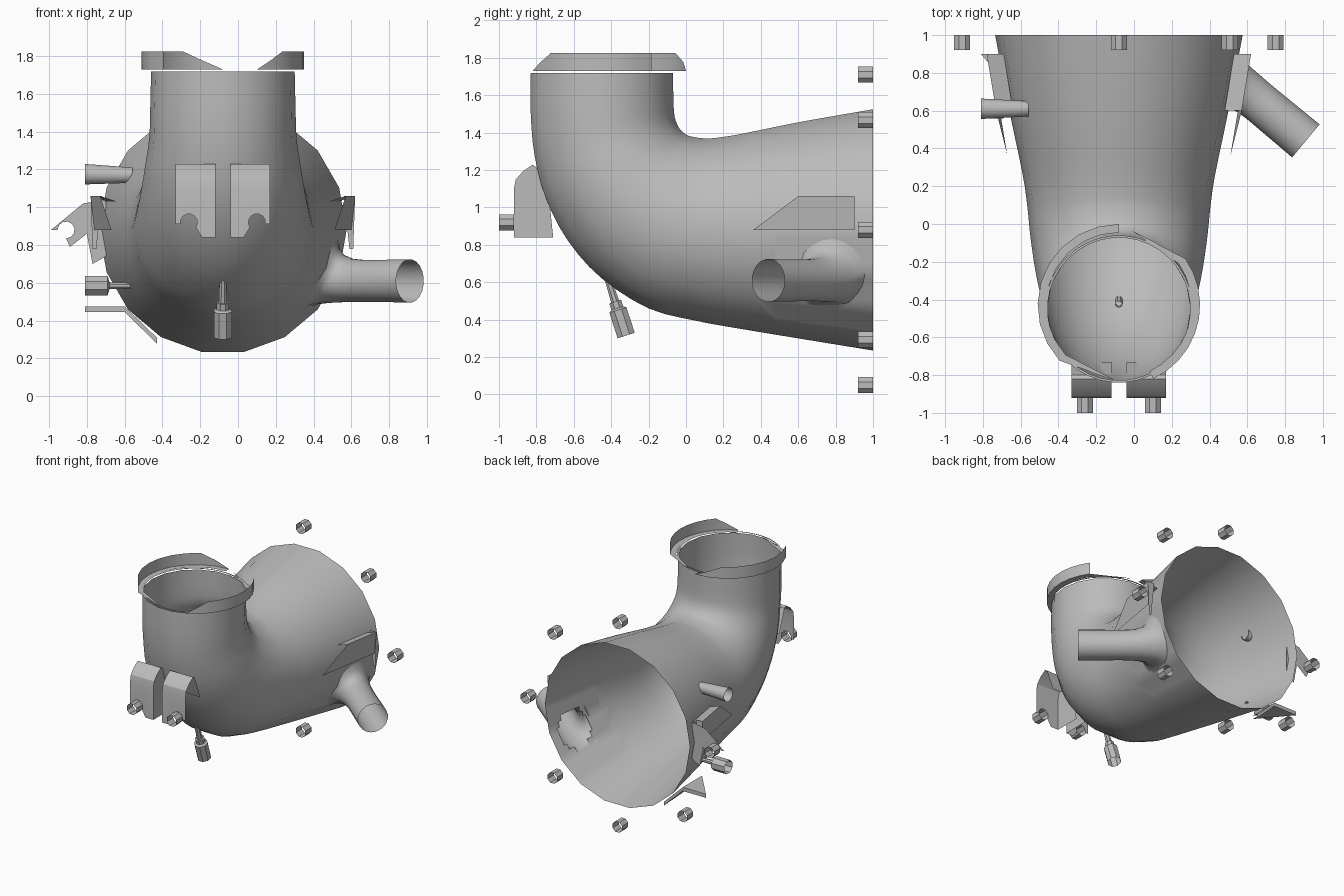
import bpy
import bmesh
from math import cos, sin, pi, radians
from mathutils import Vector
from mathutils.bvhtree import BVHTree

if "Cube" in bpy.data.objects:
    bpy.data.objects.remove(bpy.data.objects["Cube"], do_unlink=True)

MID = -0.08          # x of the symmetry plane of the duct
AXIS_Z = 0.88        # height of the rear opening centre

grey = bpy.data.materials.new("casting grey")
grey.use_nodes = True
grey.diffuse_color = (0.5, 0.5, 0.5, 1)
grey.node_tree.nodes["Principled BSDF"].inputs["Base Color"].default_value = grey.diffuse_color


def finish(name, bm, angle=30):
    """Turn a bmesh into a named, shaded object."""
    bmesh.ops.recalc_face_normals(bm, faces=bm.faces)
    mesh = bpy.data.meshes.new(name)
    bm.to_mesh(mesh)
    bm.free()
    obj = bpy.data.objects.new(name, mesh)
    bpy.context.collection.objects.link(obj)
    mesh.materials.append(grey)
    bpy.ops.object.select_all(action="DESELECT")
    obj.select_set(True)
    bpy.context.view_layer.objects.active = obj
    bpy.ops.object.shade_smooth_by_angle(angle=radians(angle))
    return obj


def loft(bm, rings, closed=True):
    """Skin a list of equally long point rows."""
    rows = [[bm.verts.new(p) for p in ring] for ring in rings]
    count = len(rows[0])
    for low, high in zip(rows, rows[1:]):
        for i in range(count if closed else count - 1):
            j = (i + 1) % count
            bm.faces.new((low[i], low[j], high[j], high[i]))


def sheet(bm, points):
    bm.faces.new([bm.verts.new(p) for p in points])


def circle(centre, direction, radius, sides):
    d = Vector(direction).normalized()
    side = d.cross(Vector((0, 0, 1)))
    side = side.normalized() if side.length > 0.01 else Vector((1, 0, 0))
    up = side.cross(d)
    turns = [2 * pi * (i + 0.5) / sides for i in range(sides)]
    return [Vector(centre) + (side * cos(t) + up * sin(t)) * radius for t in turns]


def turned(name, start, end, steps, sides, angle=30):
    """Open turned part: steps are (fraction along the axis, radius)."""
    a, b = Vector(start), Vector(end)
    bm = bmesh.new()
    loft(bm, [circle(a.lerp(b, f), b - a, r, sides) for f, r in steps])
    return finish(name, bm, angle)


def arc(x, z, radius, first, last, steps=8):
    turns = [radians(first + (last - first) * i / steps) for i in range(steps + 1)]
    return [(x + radius * cos(t), z + radius * sin(t)) for t in turns]


def spline(rows, steps):
    """Catmull-Rom resampling of the station table."""
    rows = [Vector(r) for r in rows]
    rows = [rows[0] * 2 - rows[1]] + rows + [rows[-1] * 2 - rows[-2]]
    out = []
    for a, b, c, d in zip(rows, rows[1:], rows[2:], rows[3:]):
        for k in range(steps):
            t = k / steps
            out.append((b * 2 + (c - a) * t + (a * 2 - b * 5 + c * 4 - d) * t ** 2
                        + (b * 3 - a - c * 3 + d) * t ** 3) / 2)
    return out + [rows[-2]]


# Main elbow: outer y, outer z, inner y, inner z, half width
stations = [
    (-0.83, 1.72, -0.07, 1.72, 0.38), (-0.83, 1.5, -0.065, 1.52, 0.385),
    (-0.81, 1.28, -0.05, 1.45, 0.39), (-0.75, 1.05, -0.025, 1.41, 0.41),
    (-0.63, 0.82, 0.01, 1.385, 0.43), (-0.45, 0.62, 0.05, 1.375, 0.45),
    (-0.2, 0.46, 0.09, 1.37, 0.47), (0.05, 0.395, 0.14, 1.37, 0.485),
    (0.25, 0.358, 0.28, 1.39, 0.51), (0.6, 0.3, 0.6, 1.455, 0.58),
    (1, 0.235, 1, 1.525, 0.655)]
SIDES = 18
rings = []
for oy, oz, iy, iz, width in spline([Vector(s) for s in stations], 3):
    centre = Vector((MID, (oy + iy) / 2, (oz + iz) / 2))
    reach = Vector((0, oy - iy, oz - iz)) / 2 / cos(pi / SIDES)
    turns = [2 * pi * (i + 0.5) / SIDES for i in range(SIDES)]
    rings.append([centre + reach * cos(t) + Vector((width * sin(t), 0, 0)) for t in turns])
body = bmesh.new()
loft(body, rings)
tree = BVHTree.FromBMesh(body)

# Side branch: straight pipe flaring onto the duct wall
mouth, root = Vector((0.91, 0.44, 0.61)), Vector((0.47, 0.77, 0.62))
aim = Vector((-0.77, 0.64, 0))
branch = bmesh.new()
neck = circle(mouth + aim * 0.32, aim, 0.112, 20)
foot = [tree.find_nearest(p)[0] for p in circle(root, aim, 0.22, 20)]
blend = []
for t in (0.25, 0.5, 0.75):
    blend.append([n.lerp(n + aim * (f - n).dot(aim), 1 - (1 - t) ** 2)
                  + ((f - n) - aim * (f - n).dot(aim)) * t ** 2 for n, f in zip(neck, foot)])
loft(branch, [circle(mouth, aim, 0.115, 20), neck] + blend + [foot])
finish("branch_pipe", branch, 40)

# Port through the duct wall below the branch
near = [f for f in body.faces if (f.calc_center_median() - root).length < 0.36]
bmesh.ops.subdivide_edges(body, edges=list({e for f in near for e in f.edges}),
                          cuts=4, use_grid_fill=True)
port = [f for f in body.faces if (f.calc_center_median() - root).length < 0.15]
bmesh.ops.delete(body, geom=port, context="FACES")
finish("elbow_duct", body, 40)

# Collar: flat flange plus two upright lips, each tapered at one end
RIM_Y, RIM_Z, RIM_R = -0.43, 1.73, 0.43


def rim(degrees, radius, z):
    t = radians(degrees)
    return (MID + radius * cos(t), RIM_Y + radius * sin(t), z)


flange = bmesh.new()
angles = range(0, 360, 10)
loft(flange, [circle((MID, -0.45, RIM_Z), (0, 0, 1), 0.378, 36),
              circle((MID, -0.45, RIM_Z), (0, 0, 1), 0.39, 36)])
for first, last in ((90, 223), (-65, 35)):
    spans = [first + (last - first) * i / 9 for i in range(10)]
    loft(flange, [[rim(a, 0.385, RIM_Z) for a in spans],
                  [rim(a, RIM_R, RIM_Z) for a in spans]], closed=False)
    heights = [min(1, i / 2) * 0.095 for i in range(10)]
    loft(flange, [[rim(a, RIM_R, RIM_Z) for a in spans],
                  [rim(a, RIM_R, RIM_Z + h) for a, h in zip(spans, heights)]], closed=False)
    sheet(flange, [rim(last, RIM_R, RIM_Z), rim(last, 0.385, RIM_Z), rim(last + 25, 0.385, RIM_Z),
                   rim(last + 45, 0.4, RIM_Z)])
finish("top_collar", flange)

# Bolt sleeves around the rear opening
for step in (-3, -2, -1, 0, 1, 2, 4):
    t = step * pi / 4
    x, z = MID + 0.83 * cos(t), AXIS_Z + 0.83 * sin(t)
    turned("rear_sleeve", (x, 0.92, z), (x, 1, z), [(0, 0.046), (1, 0.046)], 8)

# Front brackets with their sleeves
hood = [(-0.92, 1.1), (-0.91, 1.15), (-0.87, 1.195), (-0.82, 1.228), (-0.8, 1.215), (-0.73, 1.03)]
for s, side in ((1, "left"), (-1, "right")):
    bm = bmesh.new()
    plate = [(0.04, 0.84), (0.11, 0.84)] + arc(0.18, 0.92, 0.045, 215, -10) + \
            [(0.25, 0.91), (0.25, 1.1), (0.04, 1.1)]
    sheet(bm, [(MID + s * x, -0.92, z) for x, z in plate])
    loft(bm, [[(MID + s * x, y, z) for x in (0.04, 0.25)] for y, z in hood], closed=False)
    sheet(bm, [(MID + s * 0.04, y, z) for y, z in [(-0.92, 0.84)] + hood + [(-0.71, 0.84)]])
    bmesh.ops.remove_doubles(bm, verts=bm.verts, dist=0.001)
    finish(side + "_front_bracket", bm)
    x = MID + s * 0.18
    turned(side + "_front_sleeve", (x, -1, 0.92), (x, -0.92, 0.92), [(0, 0.046), (1, 0.046)], 8)

    # Side gusset: upright web, top strip and end tab
    bm = bmesh.new()
    web = [(0.59, 0.36, 0.88), (0.65, 0.6, 1.06), (0.7, 0.9, 1.06), (0.68, 0.9, 0.88)]
    strip = [(0.65, 0.6, 1.06), (0.7, 0.9, 1.06), (0.61, 0.9, 1.03), (0.56, 0.6, 1.03)]
    tab = [(0.7, 0.9, 1.06), (0.64, 0.9, 1.06), (0.67, 0.9, 0.78), (0.69, 0.9, 0.78)]
    for part in (web, strip, tab):
        sheet(bm, [(MID + s * x, y, z) for x, y, z in part])
    finish(side + "_side_gusset", bm)

# Notched lug plate on the right side
bm = bmesh.new()
lug = [(0.62, 1.04), (0.74, 1.02), (0.91, 0.88)] + arc(0.83, AXIS_Z, 0.045, 0, 270) + \
      [(0.81, 0.79), (0.72, 0.86), (0.69, 0.7), (0.62, 0.74)]
sheet(bm, [(MID - x, 0.92, z) for x, z in lug])
finish("right_lug_plate", bm)

# Lower bent gusset
bm = bmesh.new()
for drop in (0, 0.03):
    tip, fold = (-0.81, 0.9, 0.475 - drop), (-0.6, 0.9, 0.475 - drop)
    back, toe = (-0.6, 0.65, 0.475 - drop), (-0.43, 0.9, 0.31 - drop)
    sheet(bm, [tip, fold, back])
    sheet(bm, [fold, toe, back])
sheet(bm, [(-0.81, 0.9, 0.475), (-0.6, 0.9, 0.475), (-0.6, 0.9, 0.445), (-0.81, 0.9, 0.445)])
sheet(bm, [(-0.6, 0.9, 0.475), (-0.43, 0.9, 0.31), (-0.43, 0.9, 0.28), (-0.6, 0.9, 0.445)])
finish("lower_gusset", bm)

# Small hose stub, side connector and hanging sensor
turned("hose_stub", (-0.81, 0.61, 1.175), (-0.56, 0.61, 1.17), [(0, 0.056), (1, 0.042)], 12, 40)
turned("side_connector", (-0.81, 0.61, 0.585), (-0.57, 0.61, 0.585),
       [(0, 0.055), (0.5, 0.055), (0.54, 0.02), (1, 0.016)], 8)
turned("sensor", (MID, -0.425, 0.64), (MID, -0.32, 0.315),
       [(0, 0.018), (0.44, 0.024), (0.44, 0.036), (0.55, 0.036), (0.58, 0.052), (1, 0.052)], 8)
